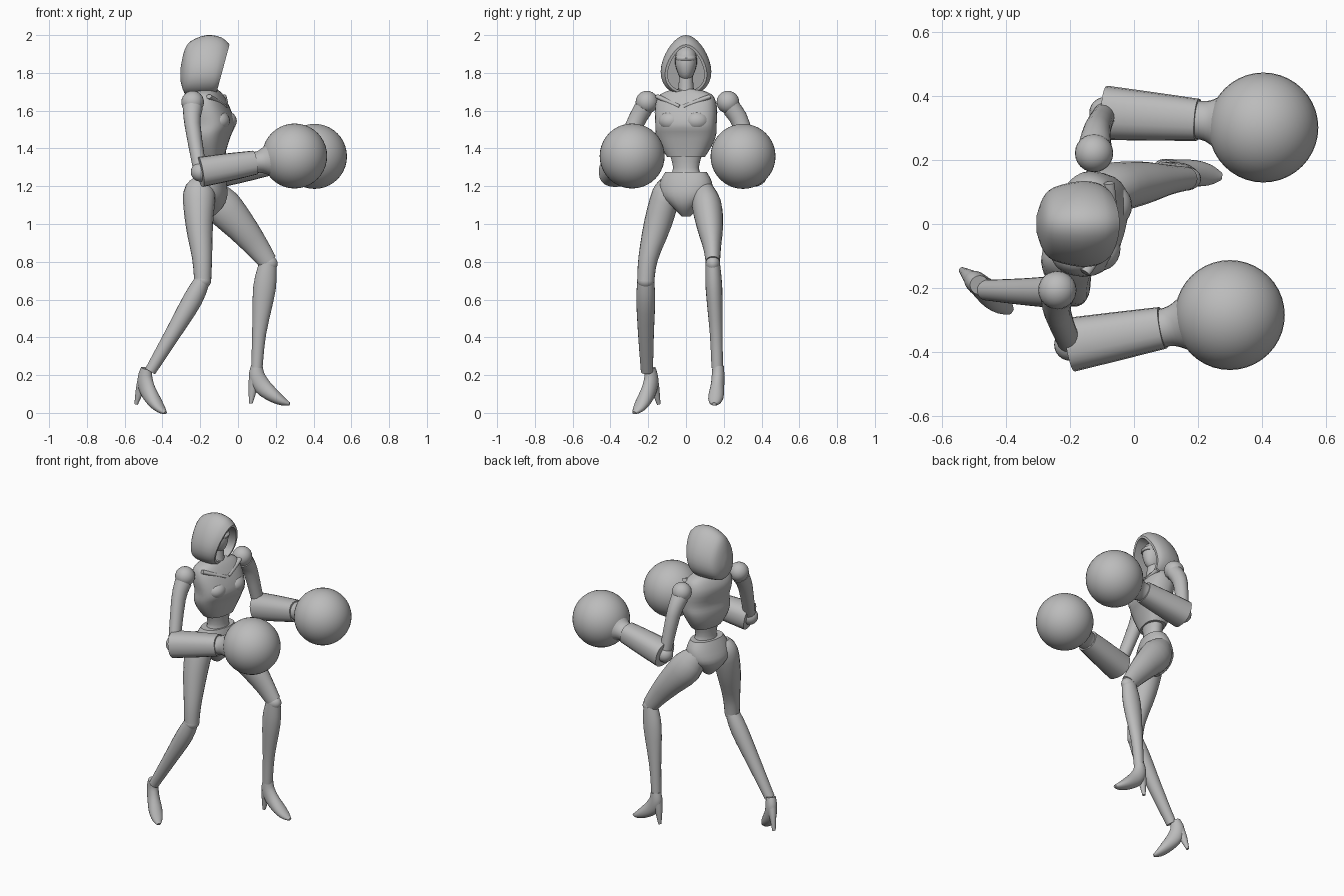
import bpy, bmesh, math
from mathutils import Vector, Matrix

if "Cube" in bpy.data.objects:
    bpy.data.objects.remove(bpy.data.objects["Cube"], do_unlink=True)

grey = bpy.data.materials.new("plain grey")
grey.use_nodes = True
grey.diffuse_color = (0.5, 0.5, 0.5, 1)
grey.node_tree.nodes["Principled BSDF"].inputs["Base Color"].default_value = (0.5, 0.5, 0.5, 1)


def finish(name, bm, angle=40):
    bmesh.ops.recalc_face_normals(bm, faces=bm.faces)
    mesh = bpy.data.meshes.new(name)
    bm.to_mesh(mesh)
    bm.free()
    mesh.materials.append(grey)
    obj = bpy.data.objects.new(name, mesh)
    bpy.context.collection.objects.link(obj)
    bpy.ops.object.select_all(action='DESELECT')
    obj.select_set(True)
    bpy.context.view_layer.objects.active = obj
    bpy.ops.object.shade_smooth_by_angle(angle=math.radians(angle))
    return obj


def ball(name, centre, radii, segments=24):
    bm = bmesh.new()
    bmesh.ops.create_uvsphere(bm, u_segments=segments, v_segments=segments // 2, radius=1)
    bm.transform(Matrix.Translation(centre) @ Matrix.Diagonal((*radii, 1)))
    return finish(name, bm)


def smooth_stations(rows, steps=3):
    """Catmull-Rom interpolation of station rows."""
    rows = [Vector(r) for r in rows]
    out = []
    for i in range(len(rows) - 1):
        p, q = rows[i], rows[i + 1]
        before, after = rows[max(i - 1, 0)], rows[min(i + 2, len(rows) - 1)]
        for s in range(steps):
            t = s / steps
            out.append(0.5 * (2 * p + (q - before) * t + (2 * before - 5 * p + 4 * q - after) * t * t
                              + (3 * p - before - 3 * q + after) * t ** 3))
    return out + [rows[-1]]


def skin(bm, rings):
    """Bridge rings of equal length and cap the ends; returns the last cap."""
    rings = [[bm.verts.new(p) for p in ring] for ring in rings]
    n = len(rings[0])
    for a, b in zip(rings, rings[1:]):
        for i in range(n):
            bm.faces.new((a[i], a[(i + 1) % n], b[(i + 1) % n], b[i]))
    bm.faces.new(rings[0])
    return bm.faces.new(rings[-1])


def loft(name, rows, side=(0, 1, 0), axis=None, square=2.0, n=20, transform=None):
    """Rows are x, y, z, depth radius, side radius."""
    rows = smooth_stations(rows)
    centres = [Vector(r[:3]) for r in rows]
    rings = []
    for i, row in enumerate(rows):
        t = Vector(axis) if axis else centres[min(i + 1, len(rows) - 1)] - centres[max(i - 1, 0)]
        t.normalize()
        u = Vector(side)
        u = (u - t * u.dot(t)).normalized()
        v = t.cross(u)
        ring = []
        for k in range(n):
            c, s = math.cos(math.tau * k / n), math.sin(math.tau * k / n)
            c = math.copysign(abs(c) ** (2 / square), c)
            s = math.copysign(abs(s) ** (2 / square), s)
            ring.append(centres[i] + u * c * max(row[4], 0.002) + v * s * max(row[3], 0.002))
        rings.append(ring)
    bm = bmesh.new()
    skin(bm, rings)
    if transform:
        bm.transform(transform)
    return finish(name, bm)


# Hood: teardrop sections from back to front, with a recessed opening
hood_rows = [(-.305, 1.79, .03, .025, 0), (-.285, 1.805, .11, .08, 0), (-.25, 1.825, .143, .112, 0),
             (-.17, 1.84, .16, .13, .03), (-.11, 1.835, .152, .125, .15), (-.08, 1.82, .13, .108, .27)]
bm = bmesh.new()
rings = []
for x, z, h, w, lean in smooth_stations(hood_rows):
    ring = []
    for k in range(32):
        t = math.tau * k / 32
        c = math.cos(t)
        ring.append((x + lean * h * c, w * math.sin(t) * (1 - .25 * c), z + h * c))
    rings.append(ring)
opening = skin(bm, rings)
bmesh.ops.recalc_face_normals(bm, faces=bm.faces)
bmesh.ops.inset_region(bm, faces=[opening], thickness=.014)
hollow = bmesh.ops.extrude_face_region(bm, geom=[opening])
bmesh.ops.translate(bm, vec=(-.1, 0, 0), verts=[g for g in hollow["geom"] if isinstance(g, bmesh.types.BMVert)])
bmesh.ops.delete(bm, geom=[opening], context='FACES_ONLY')
finish("hood", bm)

# Head and neck
loft("head", [(-.15, 0, 1.76, .025, .02), (-.15, 0, 1.79, .055, .04), (-.15, 0, 1.85, .07, .058),
              (-.155, 0, 1.91, .06, .05), (-.16, 0, 1.945, .02, .02)], axis=(0, 0, 1))
loft("visor", [(-.118, 0, 1.865, .042, .05), (-.118, 0, 1.878, .048, .054), (-.122, 0, 1.892, .04, .048)],
     axis=(0, 0, 1))
loft("neck", [(-.15, 0, 1.62, .06, .075), (-.15, 0, 1.69, .045, .045), (-.15, 0, 1.8, .035, .035)],
     axis=(0, 0, 1))

# Torso, turned slightly to one side
facing = Vector((math.cos(math.radians(15)), -math.sin(math.radians(15)), 0))
across = Vector((0, 0, 1)).cross(facing)
loft("chest", [(-.145, 0, 1.355, .065, .1), (-.15, 0, 1.41, .085, .135), (-.145, 0, 1.47, .098, .16),
               (-.132, 0, 1.53, .106, .163), (-.155, 0, 1.62, .1, .165), (-.16, 0, 1.685, .07, .14),
               (-.155, 0, 1.715, .04, .06)], side=across, axis=(0, 0, 1), square=2.5, n=28)
loft("waist", [(-.145, 0, 1.2, .08, .11), (-.145, 0, 1.25, .062, .088), (-.145, 0, 1.3, .053, .07),
               (-.145, 0, 1.39, .062, .095)], side=across, axis=(0, 0, 1))
loft("pelvis", [(-.16, 0, 1.04, .03, .022), (-.16, 0, 1.09, .08, .07), (-.162, 0, 1.15, .102, .135),
                (-.155, 0, 1.22, .088, .14), (-.15, 0, 1.275, .068, .112)],
     side=across, axis=(0, 0, 1), square=2.2, n=24)

# Breast plate lobes and collar bars
for name, s in (("left", 1), ("right", -1)):
    p = Vector((-.125, 0, 1.545)) + facing * .04 + across * (s * .07)
    ball(name + "_breast", p, (.062, .068, .055))
    a = Vector((-.15, 0, 1.655)) + facing * .082 + across * (s * .008) - Vector((0, 0, .035))
    b = Vector((-.16, 0, 1.675)) + facing * .045 + across * (s * .145)
    loft(name + "_collar", [(*a, .012, .018), (*a.lerp(b, .5), .014, .02), (*b, .012, .018)], side=facing)

# Legs
loft("right_thigh", [(-.19, -.09, 1.22, .055, .05), (-.205, -.105, 1.16, .085, .075),
                     (-.205, -.15, 1.0, .073, .073), (-.19, -.2, .82, .053, .052),
                     (-.187, -.213, .7, .045, .045)])
ball("right_knee", (-.188, -.213, .7), (.046, .046, .042))
loft("right_shin", [(-.185, -.213, .71, .04, .044), (-.24, -.213, .6, .052, .05),
                    (-.345, -.212, .42, .042, .042), (-.465, -.207, .22, .03, .032)])
loft("left_thigh", [(-.15, .085, 1.2, .055, .05), (-.085, .11, 1.1, .098, .078),
                    (.02, .128, .98, .082, .068), (.1, .138, .88, .064, .048),
                    (.158, .142, .8, .05, .038)])
ball("left_knee", (.16, .142, .79), (.05, .038, .044))
loft("left_shin", [(.158, .142, .79, .046, .038), (.14, .148, .66, .06, .044),
                   (.112, .16, .42, .037, .034), (.1, .165, .24, .03, .03)])


def foot(name, ankle, heading, pitch):
    m = (Matrix.Translation(ankle) @ Matrix.Rotation(math.radians(heading), 4, 'Z')
         @ Matrix.Rotation(math.radians(pitch), 4, 'Y'))
    loft(name + "_shoe", [(0, 0, .01, .031, .03), (0, 0, -.045, .043, .034), (.03, 0, -.1, .046, .036),
                          (.09, 0, -.15, .036, .041), (.14, 0, -.18, .022, .032),
                          (.175, 0, -.193, .008, .012)], transform=m)
    loft(name + "_heel", [(-.012, 0, -.05, .03, .028), (-.022, 0, -.11, .024, .02),
                          (-.032, 0, -.19, .009, .01)], transform=m)


foot("left", (.1, .17, .24), -7, 0)
foot("right", (-.485, -.19, .225), -40, 12)


# Arms: shoulder ball, upper arm, elbow, flared forearm, round glove
def arm(name, shoulder, middle, elbow, wrist, glove):
    shoulder, middle, elbow, wrist, glove = map(Vector, (shoulder, middle, elbow, wrist, glove))
    ball(name + "_shoulder", shoulder, (.06, .06, .06))
    top = shoulder.lerp(middle, .25)
    loft(name + "_upper_arm", [(*top, .053, .05), (*middle, .042, .046), (*elbow, .035, .036)])
    ball(name + "_elbow", elbow, (.05, .05, .05))
    loft(name + "_forearm", [(*elbow, .08, .085), (*elbow.lerp(wrist, .5), .074, .076),
                             (*wrist, .064, .066)], square=2.4)
    along = (glove - wrist).normalized()
    reach = (glove - wrist).length
    loft(name + "_cuff", [(*(wrist - along * .01), .056, .06), (*(wrist + along * .03), .06, .064),
                          (*(wrist + along * reach * .35), .088, .09),
                          (*(wrist + along * reach * .55), .132, .132)])
    ball(name + "_glove", glove, (.172, .172, .172), 40)


arm("right", (-.24, -.207, 1.645), (-.24, -.275, 1.52), (-.2, -.378, 1.275), (.09, -.325, 1.325), (.3, -.285, 1.36))
arm("left", (-.125, .222, 1.645), (-.115, .295, 1.52), (-.09, .348, 1.275), (.2, .326, 1.33), (.405, .302, 1.358))
